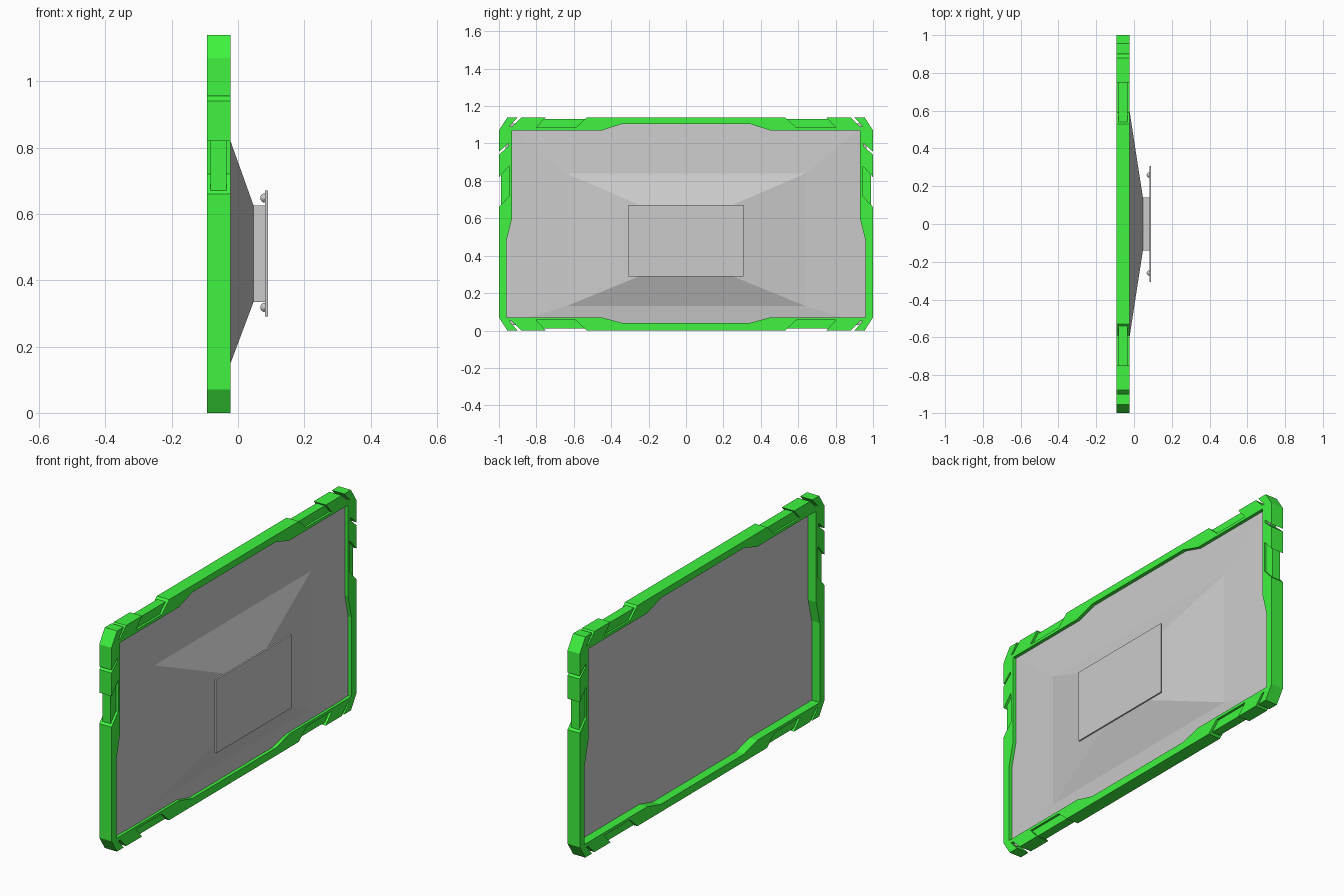
import bpy, bmesh, math
from mathutils import Matrix, Vector

if "Cube" in bpy.data.objects:
    bpy.data.objects.remove(bpy.data.objects["Cube"])

H = 1.14  # overall height

green = bpy.data.materials.new("green_paint")
green.diffuse_color = (0.05, 0.9, 0.05, 1)
green.use_nodes = True
green.node_tree.nodes["Principled BSDF"].inputs["Base Color"].default_value = green.diffuse_color


def finish(bm, name, mat=None):
    bmesh.ops.recalc_face_normals(bm, faces=bm.faces)
    me = bpy.data.meshes.new(name)
    bm.to_mesh(me)
    bm.free()
    ob = bpy.data.objects.new(name, me)
    bpy.context.collection.objects.link(ob)
    if mat:
        me.materials.append(mat)
    return ob


def mirrored_prism(name, yz, x0, x1, mat):
    """Extrude a y/z outline along x and mirror it across y = 0."""
    bm = bmesh.new()
    face = bm.faces.new([bm.verts.new((x0, y, z)) for y, z in yz])
    ext = bmesh.ops.extrude_face_region(bm, geom=[face], use_keep_orig=True)
    moved = [v for v in ext["geom"] if isinstance(v, bmesh.types.BMVert)]
    bmesh.ops.translate(bm, verts=moved, vec=(x1 - x0, 0, 0))
    # open the seam so that the two halves join
    seam = [f for f in bm.faces if all(abs(v.co.y) < 1e-5 for v in f.verts)]
    bmesh.ops.delete(bm, geom=seam, context="FACES_ONLY")
    ob = finish(bm, name, mat)
    mod = ob.modifiers.new("mirror", "MIRROR")
    mod.use_axis = (False, True, False)
    return ob


def lofted_rects(name, rects):
    """Closed solid through rectangles given as (x, half_width, z0, z1)."""
    bm = bmesh.new()
    rings = [[bm.verts.new((x, y, z)) for y, z in ((-w, a), (w, a), (w, b), (-w, b))]
             for x, w, a, b in rects]
    for r, s in zip(rings, rings[1:]):
        for i in range(4):
            j = (i + 1) % 4
            bm.faces.new((r[i], r[j], s[j], s[i]))
    bm.faces.new(rings[0])
    bm.faces.new(rings[-1])
    return finish(bm, name)


# Frame: right half outline with slanted pockets and slits
bottom = [(0, 0), (0.53, 0), (0.59, 0.055), (0.80, 0.055), (0.75, 0),
          (0.88, 0), (0.93, 0.05), (0.945, 0.05), (0.90, 0), (0.955, 0)]
side = [(1, 0.07), (1, 0.66), (0.945, 0.72), (0.945, 0.88), (1, 0.82),
        (1, 0.94), (0.95, 0.985), (0.95, 1.0), (1, 0.955), (1, H - 0.07)]
top = [(y, H - z) for y, z in reversed(bottom)]
inner = [(0, 1.105), (0.34, 1.105), (0.45, 1.07), (0.93, 1.07), (0.93, 0.60),
         (0.96, 0.48), (0.96, 0.07), (0.45, 0.07), (0.34, 0.04), (0, 0.04)]
mirrored_prism("frame", bottom + side + top + inner, -0.093, -0.023, green)

# Narrower inserts filling the pockets
insert = [(0.54, 0.01), (0.59, 0.055), (0.80, 0.055), (0.759, 0.01)]
mirrored_prism("bottom_insert", insert, -0.083, -0.035, green)
mirrored_prism("top_insert", [(y, H - z) for y, z in insert], -0.083, -0.035, green)
mirrored_prism("side_insert", [(0.99, 0.671), (0.945, 0.72), (0.945, 0.88), (0.99, 0.831)],
               -0.083, -0.035, green)

# Screen panel with the tapered rear housing
lofted_rects("screen_panel", [(-0.047, 0.965, 0.03, 1.108), (-0.042, 0.965, 0.03, 1.108),
                              (-0.03, 0.64, 0.13, 0.84), (0.047, 0.14, 0.335, 0.625)])

# Wall mount block and plate
lofted_rects("mount_block", [(0.047, 0.14, 0.335, 0.625), (0.081, 0.14, 0.335, 0.625)])
lofted_rects("mount_plate", [(0.081, 0.307, 0.29, 0.67), (0.09, 0.307, 0.29, 0.67)])

# Domed bolts on the inner face of the plate
for y in (-0.26, 0.26):
    for z in (0.318, 0.648):
        bm = bmesh.new()
        bmesh.ops.create_uvsphere(bm, u_segments=16, v_segments=8, radius=0.014)
        bmesh.ops.bisect_plane(bm, geom=bm.verts[:] + bm.edges[:] + bm.faces[:],
                               plane_co=(0, 0, 0), plane_no=(1, 0, 0), clear_outer=True)
        bmesh.ops.translate(bm, verts=bm.verts, vec=(0.081, y, z))
        for f in bm.faces:
            f.smooth = True
        finish(bm, "mount_bolt")
